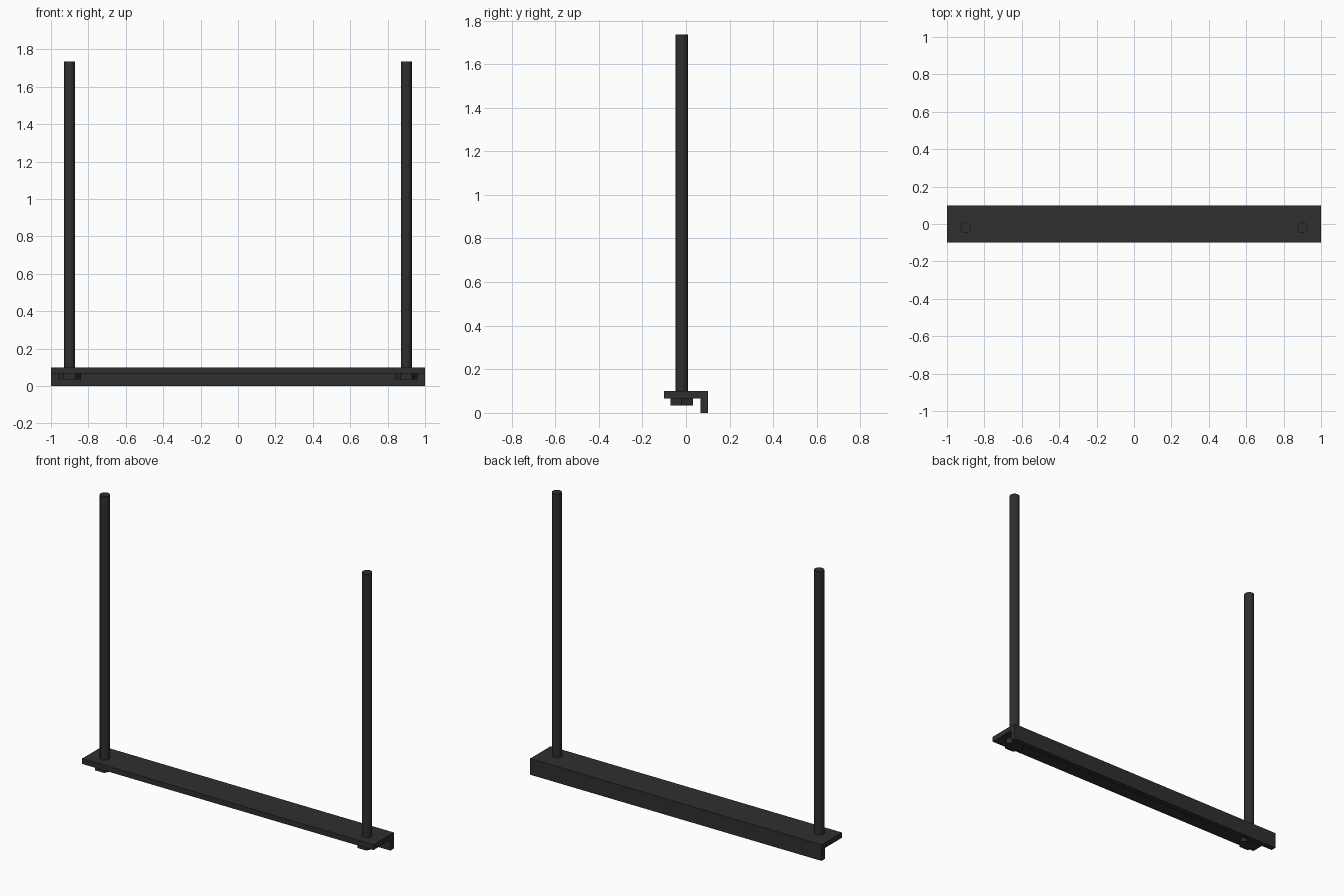
import bpy, bmesh, math

if "Cube" in bpy.data.objects:
    bpy.data.objects.remove(bpy.data.objects["Cube"])

black = bpy.data.materials.new("black_steel")
black.diffuse_color = (0.028, 0.028, 0.028, 1)
black.use_nodes = True
black.node_tree.nodes["Principled BSDF"].inputs["Base Color"].default_value = black.diffuse_color

ROD_X, ROD_Y = 0.9, -0.02
T = 0.033  # angle bar wall thickness


def finish(name, bm):
    bmesh.ops.recalc_face_normals(bm, faces=bm.faces[:])
    me = bpy.data.meshes.new(name)
    bm.to_mesh(me)
    bm.free()
    me.materials.append(black)
    ob = bpy.data.objects.new(name, me)
    bpy.context.collection.objects.link(ob)
    return ob


def prism(name, profile, direction):
    """Extrude a closed loop of points along a direction."""
    bm = bmesh.new()
    face = bm.faces.new([bm.verts.new(p) for p in profile])
    ext = bmesh.ops.extrude_face_region(bm, geom=[face], use_keep_orig=True)
    moved = [g for g in ext["geom"] if isinstance(g, bmesh.types.BMVert)]
    bmesh.ops.translate(bm, verts=moved, vec=direction)
    return finish(name, bm)


def ring(x, y, z, r, n):
    return [(x + r * math.cos(2 * math.pi * i / n),
             y + r * math.sin(2 * math.pi * i / n), z) for i in range(n)]


# L-shaped bar with its lip hanging down along the back
section = [(-0.1, 0.1), (-0.1, 0.1 - T), (0.1 - T, 0.1 - T),
           (0.1 - T, 0), (0.1, 0), (0.1, 0.1)]
prism("angle_bar", [(-1, y, z) for y, z in section], (2, 0, 0))

# Upright threaded rods with hex nuts beneath the bar
for side, x in (("left", -ROD_X), ("right", ROD_X)):
    rod = prism(side + "_rod", ring(x, ROD_Y, 0.0355, 0.029, 24), (0, 0, 1.6995))
    for p in rod.data.polygons:
        p.use_smooth = abs(p.normal.z) < 0.5
    bpy.ops.object.select_all(action='DESELECT')
    rod.select_set(True)
    bpy.context.view_layer.objects.active = rod
    bpy.ops.object.shade_smooth_by_angle(angle=math.radians(40))
    prism(side + "_hex_nut", ring(x, ROD_Y, 0.035, 0.06, 6), (0, 0, 0.1 - T - 0.035))
